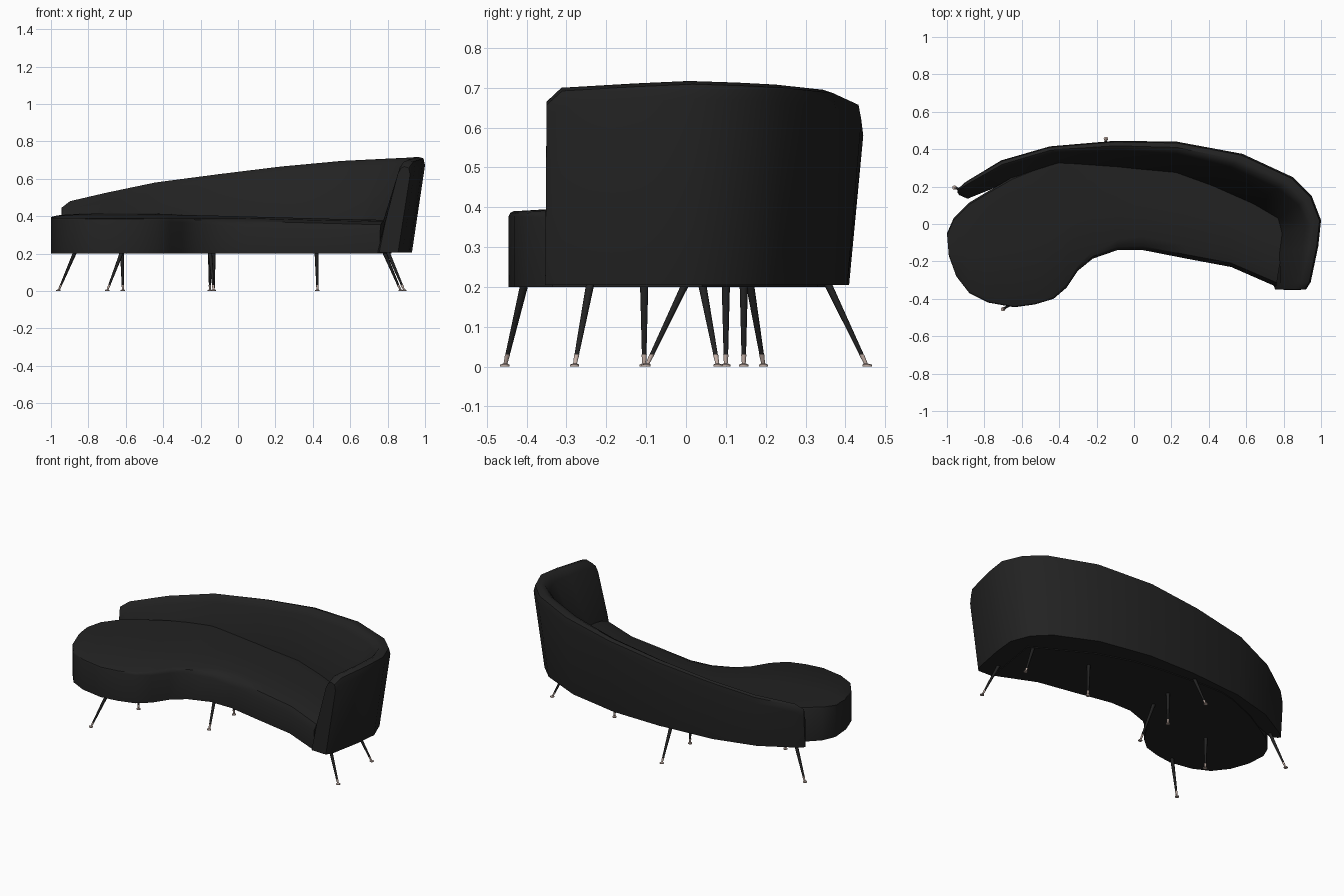
import bpy, bmesh, math
from mathutils import Vector

if "Cube" in bpy.data.objects:
    bpy.data.objects.remove(bpy.data.objects["Cube"])


def material(name, rgb):
    m = bpy.data.materials.new(name)
    m.diffuse_color = (*rgb, 1)
    m.use_nodes = True
    m.node_tree.nodes["Principled BSDF"].inputs["Base Color"].default_value = m.diffuse_color
    return m


BLACK = material("black_fabric", (0.016, 0.016, 0.016))
METAL = material("ferrule_metal", (0.55, 0.43, 0.38))


def loft(name, rings, mat, angle=40):
    """Skin closed rings of equal length and cap both ends."""
    bm = bmesh.new()
    rows = [[bm.verts.new(p) for p in r] for r in rings]
    n = len(rows[0])
    for a, b in zip(rows, rows[1:]):
        for i in range(n):
            j = (i + 1) % n
            bm.faces.new((a[i], a[j], b[j], b[i]))
    bm.faces.new(rows[0])
    bm.faces.new(rows[-1])
    bmesh.ops.recalc_face_normals(bm, faces=bm.faces)
    me = bpy.data.meshes.new(name)
    bm.to_mesh(me)
    bm.free()
    me.materials.append(mat)
    for p in me.polygons:
        p.use_smooth = True
    me.set_sharp_from_angle(angle=math.radians(angle))
    ob = bpy.data.objects.new(name, me)
    bpy.context.collection.objects.link(ob)
    return ob


# Seat: cross-sections from front edge to back edge (front xy, back xy)
seat_stations = [
    (-.99, -.17, -1.0, -.05), (-.95, -.28, -.965, .03), (-.88, -.37, -.88, .115),
    (-.78, -.42, -.78, .175), (-.64, -.445, -.65, .25), (-.53, -.43, -.55, .29),
    (-.43, -.40, -.45, .33), (-.36, -.34, -.36, .35), (-.30, -.25, -.30, .35),
    (-.22, -.185, -.22, .35), (-.09, -.14, -.09, .34), (.05, -.14, .05, .33),
    (.28, -.185, .25, .30), (.52, -.23, .47, .23), (.76, -.335, .82, .04)]
rings = []
for fx, fy, bx, by in seat_stations:
    f, b = Vector((fx, fy, 0)), Vector((bx, by, 0))
    d = (b - f).normalized()
    w = (b - f).length
    t = min(max((fx + .45) / .5, 0), 1)          # round end -> long side
    roll = min(.012 + .06 * t, w * .25)          # softness of the front edge
    fall = .02 * max(fx, 0) / .76
    edge = .39 - fall
    crown = min(.025, w * .045) * (1 - t) + .012 * t
    back_z = edge + crown - .012 * t
    up = lambda p, z: p + Vector((0, 0, z))
    rings.append([
        up(f, .2), up(f, edge - .012 - .038 * t), up(f + d * roll * .3, edge - .004 - .012 * t),
        up(f + d * roll, edge), up(f + d * w * .5, edge + crown * .8),
        up(b - d * .01, back_z), up(b, back_z - .01), up(b, .2)])
loft("seat", rings, BLACK)

# Backrest wrapping into the arm: (outer xy, inner xy, top height)
back_stations = [
    (-.945, .185, -.935, .155, .445), (-.90, .225, -.89, .135, .48),
    (-.71, .34, -.68, .22, .525), (-.45, .415, -.40, .31, .58),
    (-.10, .445, -.09, .295, .625), (.23, .44, .22, .27, .665),
    (.58, .375, .42, .20, .695), (.85, .25, .64, .105, .708),
    (.95, .15, .77, .03, .713), (1.0, .02, .79, -.05, .717),
    (.985, -.12, .775, -.15, .711), (.945, -.31, .745, -.325, .70),
    (.92, -.35, .755, -.35, .665)]
rings = []
for k, (ox, oy, ix, iy, zt) in enumerate(back_stations):
    o, i = Vector((ox, oy, 0)), Vector((ix, iy, 0))

    def at(u, z):
        p = i.lerp(o, u)
        return Vector((p.x, p.y, z))
    foot = Vector((ox * (.93 if ox > 0 else 1), oy * (.92 if oy > 0 else 1.01), .205))
    rings.append([
        at(0, .205), at(.2 if k >= 11 else 0, .37), at(.6, zt - .04), at(.7, zt - .01),
        at(.82, zt), at(.96, zt - .008), at(1, zt - .045), foot])
loft("backrest", rings, BLACK)


# Splayed tapered legs with metal ferrules
def ring(c, r, n=10):
    return [c + Vector((r * math.cos(a), r * math.sin(a), 0))
            for a in (2 * math.pi * s / n for s in range(n))]


legs = [  # top xy, foot xy
    (-.87, .16, -.96, .195), (-.15, .355, -.15, .455), (-.62, -.405, -.70, -.455),
    (.80, -.24, .89, -.28), (.78, .04, .87, .08), (.42, .10, .425, .10),
    (-.15, 0, -.13, -.10), (-.13, .145, -.13, .145), (-.62, -.105, -.615, -.105)]
for n, (tx, ty, fx, fy) in enumerate(legs, 1):
    top, foot = Vector((tx, ty, .21)), Vector((fx, fy, 0))
    on = lambda z: foot.lerp(top, z / .21)
    loft(f"leg_{n}", [ring(on(.21), .011), ring(on(.03), .006)], BLACK)
    loft(f"leg_ferrule_{n}", [ring(on(.031), .007), ring(on(.008), .005),
                              ring(foot + Vector((0, 0, .005)), .012), ring(foot, .012)], METAL)
